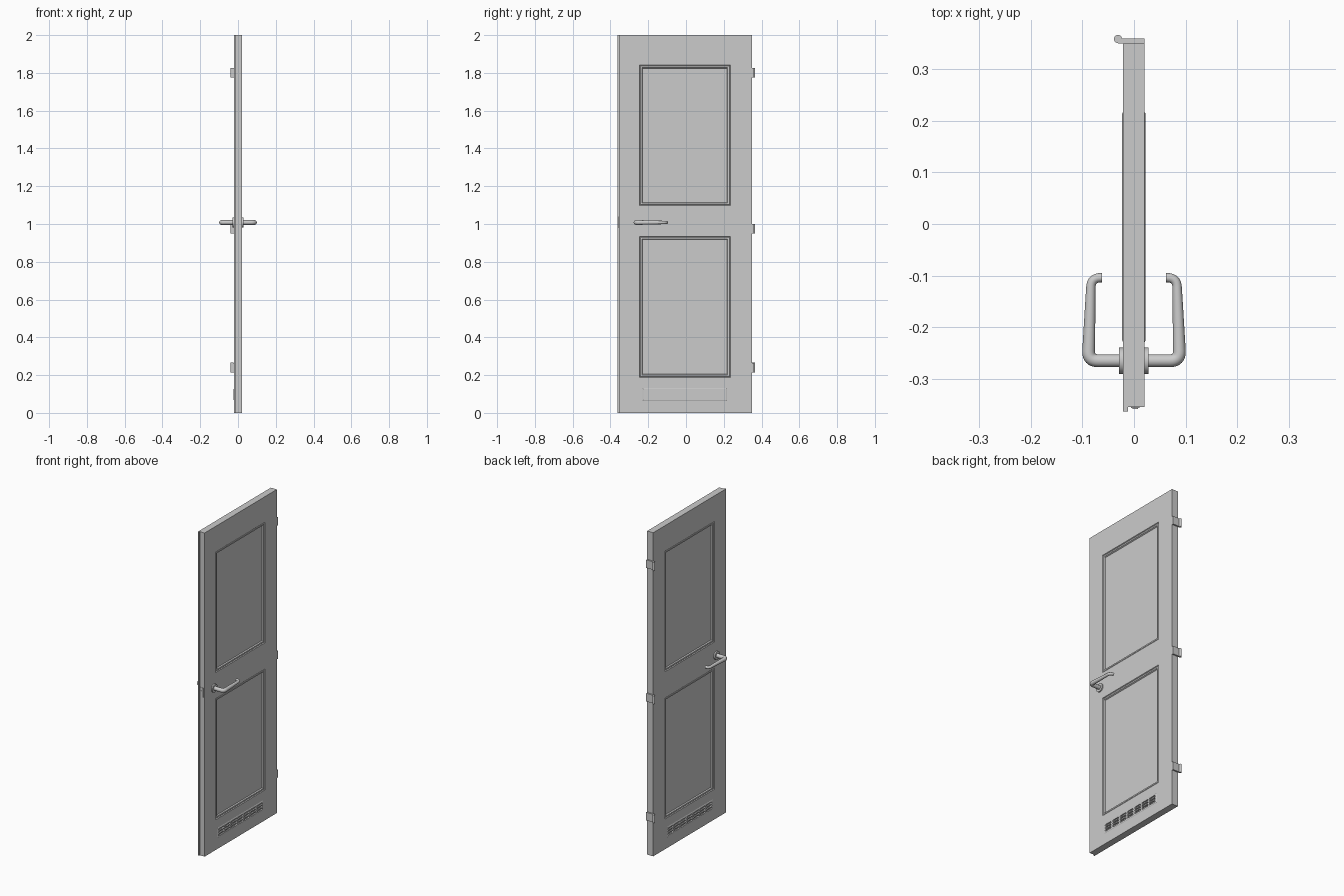
import bpy, bmesh, math
from mathutils import Vector

if "Cube" in bpy.data.objects:
    bpy.data.objects.remove(bpy.data.objects["Cube"])

X0, X1 = -0.021, 0.0205          # slab faces
HZ, HY = 1.008, -0.265           # handle axis


def finish(bm, name, smooth=None):
    bmesh.ops.remove_doubles(bm, verts=bm.verts, dist=1e-5)
    bmesh.ops.recalc_face_normals(bm, faces=bm.faces)
    me = bpy.data.meshes.new(name)
    bm.to_mesh(me)
    bm.free()
    ob = bpy.data.objects.new(name, me)
    bpy.context.collection.objects.link(ob)
    if smooth:
        shade(ob, smooth)
    return ob


def shade(ob, angle):
    bpy.ops.object.select_all(action='DESELECT')
    ob.select_set(True)
    bpy.context.view_layer.objects.active = ob
    bpy.ops.object.shade_smooth_by_angle(angle=math.radians(angle))


def prism(bm, outline, axis, a, b):
    """Extrude a 2D outline along x (outline = y,z) or z (outline = x,y)."""
    put = (lambda p, t: (t, p[0], p[1])) if axis == 'x' else (lambda p, t: (p[0], p[1], t))
    lo = [bm.verts.new(put(p, a)) for p in outline]
    hi = [bm.verts.new(put(p, b)) for p in outline]
    bm.faces.new(lo)
    bm.faces.new(hi)
    n = len(lo)
    for i in range(n):
        bm.faces.new((lo[i], lo[(i + 1) % n], hi[(i + 1) % n], hi[i]))


def rect(a0, a1, b0, b1):
    return [(a0, b0), (a1, b0), (a1, b1), (a0, b1)]


def circle(cx, cy, r, n=24):
    return [(cx + r * math.cos(i * math.tau / n), cy + r * math.sin(i * math.tau / n)) for i in range(n)]


# Door slab: grid of cells on both faces, some replaced by nested rings (inset, height)
ys = [-0.355, -0.247, 0.235, 0.35]
zs = [0, 0.047, 0.148, 0.187, 0.935, 1.097, 1.842, 2.0]
panel = [(0, 0), (0.003, -0.005), (0.006, -0.002), (0.014, -0.002), (0.018, -0.009)]
vent = [(0, 0), (0.018, 0), (0.021, 0.0018)]
special = {(1, 1): vent, (1, 3): panel, (1, 5): panel}
bm = bmesh.new()
for x, s in ((X0, -1), (X1, 1)):
    for i in range(len(ys) - 1):
        for j in range(len(zs) - 1):
            loops = []
            for d, h in special.get((i, j), [(0, 0)]):
                r = rect(ys[i] + d, ys[i + 1] - d, zs[j] + d, zs[j + 1] - d)
                loops.append([bm.verts.new((x + s * h, y, z)) for y, z in r])
            for a, b in zip(loops, loops[1:]):
                for k in range(4):
                    bm.faces.new((a[k], a[(k + 1) % 4], b[(k + 1) % 4], b[k]))
            bm.faces.new(loops[-1])
bmesh.ops.remove_doubles(bm, verts=bm.verts, dist=1e-5)
rims = [e for e in bm.edges if e.is_boundary]
bmesh.ops.bridge_loops(bm, edges=rims)
slab = finish(bm, "door_slab")

# Vent slots: seven columns of three round-ended grooves on each face
bm = bmesh.new()
for c in range(7):
    for row in range(3):
        yc, zc, r, half = -0.006 + (c - 3) * 0.0627, 0.0975 + (row - 1) * 0.016, 0.0055, 0.0205
        pts = []
        for k in range(14):
            t = -math.pi / 2 + (k % 7) * math.pi / 6 + (math.pi if k > 6 else 0)
            pts.append((yc + (half if k < 7 else -half) + r * math.cos(t), zc + r * math.sin(t)))
        prism(bm, pts, 'x', X0 - 0.01, X0 + 0.006)
        prism(bm, pts, 'x', X1 - 0.006, X1 + 0.01)
cutter = finish(bm, "vent_cutter")
mod = slab.modifiers.new("vent_slots", 'BOOLEAN')
mod.operation, mod.object, mod.solver = 'DIFFERENCE', cutter, 'EXACT'
bpy.context.view_layer.objects.active = slab
bpy.ops.object.modifier_apply(modifier=mod.name)
bpy.data.objects.remove(cutter)

# Rebate lip on the lock edge
bm = bmesh.new()
prism(bm, rect(X0, -0.012, -0.363, -0.355), 'z', 0, 2)
finish(bm, "edge_lip")

# Latch plate and bolt
bm = bmesh.new()
prism(bm, rect(-0.006, 0.011, -0.3565, -0.354), 'z', 0.98, 1.04)
prism(bm, rect(-0.003, 0.008, -0.3585, -0.354), 'z', 1.0, 1.02)
finish(bm, "latch_plate")

# Hinges: leaf across the edge with a barrel at the corner
for n, z in enumerate((0.24, 0.975, 1.8)):
    bm = bmesh.new()
    prism(bm, rect(-0.031, X1, 0.35, 0.359), 'z', z - 0.025, z + 0.025)
    prism(bm, circle(-0.031, 0.3585, 0.008), 'z', z - 0.0255, z + 0.0255)
    finish(bm, f"hinge_{n + 1}", 30)

# Rosettes, one disc on each face
for side, a, b in (("left", -0.029, X0 + 0.001), ("right", X1 - 0.001, 0.028)):
    bm = bmesh.new()
    prism(bm, circle(HY, HZ, 0.0255, 32), 'x', a, b)
    finish(bm, f"rosette_{side}", 30)


def rounded_path(pts, r):
    """Polyline with each inner corner replaced by a short curve."""
    out = [Vector(pts[0])]
    for p, q, s in zip(pts, pts[1:], pts[2:]):
        q = Vector(q)
        a = q + (Vector(p) - q).normalized() * r
        b = q + (Vector(s) - q).normalized() * r
        out += [a.lerp(q, t / 8).lerp(q.lerp(b, t / 8), t / 8) for t in range(9)]
    return out + [Vector(pts[-1])]


# Lever handles: tapering tube bent back towards the door
for side, s in (("left", -1), ("right", 1)):
    path = rounded_path([(s * 0.015, HY), (s * 0.0885, HY), (s * 0.083, -0.104), (s * 0.062, -0.104)], 0.019)
    cu = bpy.data.curves.new("lever", 'CURVE')
    cu.dimensions, cu.bevel_depth, cu.bevel_resolution, cu.use_fill_caps = '3D', 1.0, 4, True
    sp = cu.splines.new('POLY')
    sp.points.add(len(path) - 1)
    for pt, p in zip(sp.points, path):
        pt.co = (p.x, p.y, HZ, 1)
        pt.radius = 0.0125 - 0.0035 * min(1, max(0, (p.y + 0.25) / 0.13))
    ob = bpy.data.objects.new(f"lever_handle_{side}", cu)
    bpy.context.collection.objects.link(ob)
    bpy.ops.object.select_all(action='DESELECT')
    ob.select_set(True)
    bpy.context.view_layer.objects.active = ob
    bpy.ops.object.convert(target='MESH')
    shade(bpy.context.view_layer.objects.active, 40)
